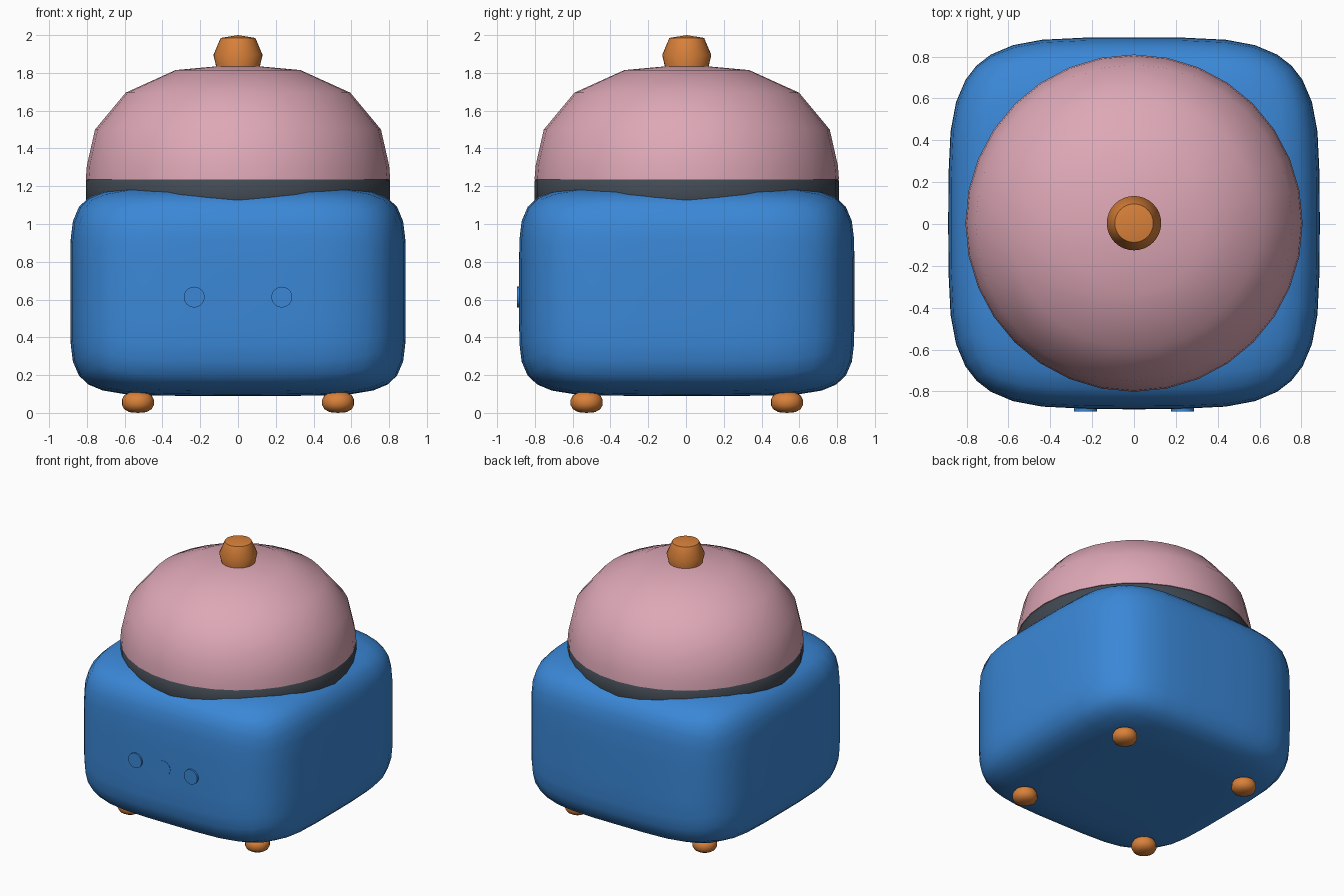
import bpy, bmesh, math
from mathutils import Vector

if "Cube" in bpy.data.objects:
    bpy.data.objects.remove(bpy.data.objects["Cube"])

CY = 0.004  # main axis offset that balances the front buttons


def material(name, rgb):
    m = bpy.data.materials.new(name)
    m.diffuse_color = (*rgb, 1)
    m.use_nodes = True
    m.node_tree.nodes["Principled BSDF"].inputs["Base Color"].default_value = m.diffuse_color
    return m


BLUE = material("blue", (0.043, 0.245, 0.68))
PINK = material("pink", (0.73, 0.39, 0.47))
ORANGE = material("orange", (0.70, 0.22, 0.042))
DARK = material("dark_grey", (0.055, 0.068, 0.085))


def finish(name, bm, mat, angle=40):
    bmesh.ops.recalc_face_normals(bm, faces=bm.faces)
    me = bpy.data.meshes.new(name)
    bm.to_mesh(me)
    bm.free()
    me.materials.append(mat)
    ob = bpy.data.objects.new(name, me)
    bpy.context.collection.objects.link(ob)
    bpy.ops.object.select_all(action='DESELECT')
    ob.select_set(True)
    bpy.context.view_layer.objects.active = ob
    bpy.ops.object.shade_smooth_by_angle(angle=math.radians(angle))
    return ob


def lathe(name, profile, mat, loc=(0, CY, 0), steps=32, angle=40):
    """Spin an (r, z) profile that starts and ends on the axis."""
    bm = bmesh.new()
    vs = [bm.verts.new((r, 0, z)) for r, z in profile]
    es = [bm.edges.new(p) for p in zip(vs, vs[1:])]
    bmesh.ops.spin(bm, geom=vs + es, cent=(0, 0, 0), axis=(0, 0, 1),
                   angle=math.tau, steps=steps)
    bmesh.ops.remove_doubles(bm, verts=bm.verts, dist=1e-4)
    ob = finish(name, bm, mat, angle)
    ob.location = loc
    return ob


# Body: cube grid pushed out onto a rounded-box surface
ticks = [0, 0.25, 0.5, 0.68, 0.85, 1]
ticks = [-t for t in ticks[:0:-1]] + ticks
P, Q = 4.2, 6.0
bm = bmesh.new()
for axis in range(3):
    for side in (-1, 1):
        grid = []
        for a in ticks:
            row = []
            for b in ticks:
                p = [a, b]
                p.insert(axis, side)
                v = Vector(p)
                flat = (abs(v.x) ** P + abs(v.y) ** P) ** (Q / P)
                v /= (flat + abs(v.z) ** Q) ** (1 / Q)
                half = 0.56 if v.z > 0 else 0.55
                row.append(bm.verts.new((v.x * 0.888, v.y * 0.888 + CY,
                                         0.64 + v.z * half)))
            grid.append(row)
        for r0, r1 in zip(grid, grid[1:]):
            for i in range(len(ticks) - 1):
                bm.faces.new((r0[i], r0[i + 1], r1[i + 1], r1[i]))
bmesh.ops.remove_doubles(bm, verts=bm.verts, dist=1e-4)
finish("body", bm, BLUE, 60)

# Dark seal between body and lid
lathe("seal_ring", [(0, 1.10), (0.80, 1.10), (0.805, 1.11), (0.805, 1.23),
                    (0.80, 1.236), (0, 1.236)], DARK)

# Domed lid and its knob
lathe("lid", [(0, 1.236), (0.806, 1.236), (0.80, 1.31), (0.757, 1.50),
              (0.595, 1.695), (0.33, 1.815), (0, 1.845)], PINK, angle=50)
lathe("knob", [(0, 1.80), (0.108, 1.80), (0.13, 1.895), (0.092, 1.985),
               (0, 2.0)], ORANGE, angle=40)

# Four round feet
for sx, nx in ((-1, "left"), (1, "right")):
    for sy, ny in ((-1, "front"), (1, "back")):
        lathe(f"foot_{ny}_{nx}",
              [(0, 0), (0.045, 0.004), (0.073, 0.02), (0.085, 0.042),
               (0.085, 0.07), (0.073, 0.092), (0.045, 0.108), (0, 0.112)],
              ORANGE, (sx * 0.53, CY + sy * 0.53, 0), 20, 60)

# Three front buttons, the middle one almost flush
for name, x, front in (("left", -0.232, -0.896), ("middle", 0, -0.886),
                       ("right", 0.232, -0.896)):
    b = lathe("button_" + name, [(0, -0.02), (0.055, -0.02), (0.055, 0.04),
                                 (0, 0.04)], BLUE, (x, front + 0.04, 0.613), 24)
    b.rotation_euler.x = math.radians(90)
